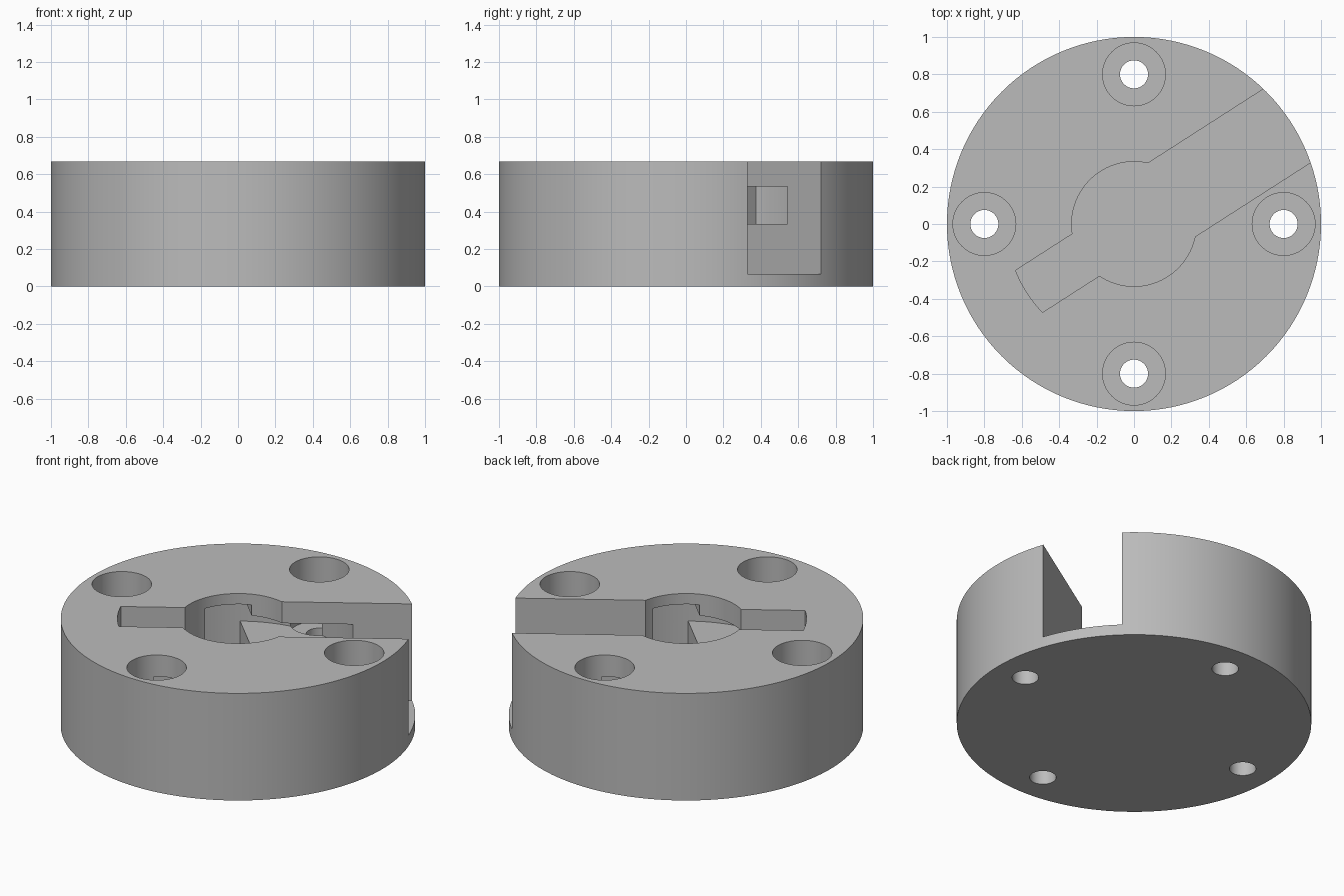
import bpy, bmesh
from math import sin, cos, asin, pi, radians

cube = bpy.data.objects.get("Cube")
if cube:
    bpy.data.objects.remove(cube, do_unlink=True)

U = 1 / 15                        # design unit
HEIGHT, FLOOR = 10 * U, U
LEDGE, CEILING, LOCK_TOP = 5 * U, 8 * U, 9 * U
CORE_R, KEY_R, KEY_HALF, SLOT_HALF = 5 * U, 0.68, 2 * U, 3.5 * U
ENTRY, LOCK = radians(32.7), radians(135.3)
OVER = HEIGHT + 0.1

grey = bpy.data.materials.new("plain_grey")
grey.use_nodes = True
colour = (0.5, 0.5, 0.5, 1)
grey.diffuse_color = colour
grey.node_tree.nodes["Principled BSDF"].inputs["Base Color"].default_value = colour


def arc(r, a, b, n):
    return [(r * cos(a + (b - a) * i / n), r * sin(a + (b - a) * i / n)) for i in range(n + 1)]


def circle(r, n, x=0, y=0):
    return [(x + px, y + py) for px, py in arc(r, 0, 2 * pi, n)[:-1]]


def turn(points, a):
    return [(x * cos(a) - y * sin(a), x * sin(a) + y * cos(a)) for x, y in points]


def prism(name, outline, z0, z1):
    bm = bmesh.new()
    base = bm.faces.new([bm.verts.new((x, y, z0)) for x, y in outline])
    top = bmesh.ops.extrude_face_region(bm, geom=[base])["geom"]
    bmesh.ops.translate(bm, vec=(0, 0, z1 - z0),
                        verts=[v for v in top if isinstance(v, bmesh.types.BMVert)])
    bmesh.ops.recalc_face_normals(bm, faces=bm.faces)
    mesh = bpy.data.meshes.new(name)
    bm.to_mesh(mesh)
    bm.free()
    mesh.materials.append(grey)
    obj = bpy.data.objects.new(name, mesh)
    bpy.context.collection.objects.link(obj)
    return obj


body = prism("socket_body", circle(1, 128), 0, HEIGHT)
bpy.context.view_layer.objects.active = body


def cut(name, outline, z0, z1):
    cutter = prism(name, outline, z0, z1)
    cutter.hide_render = True
    mod = body.modifiers.new(name, 'BOOLEAN')
    mod.operation, mod.solver, mod.object = 'DIFFERENCE', 'EXACT', cutter
    bpy.ops.object.modifier_apply(modifier=name)
    bpy.data.objects.remove(cutter, do_unlink=True)


# Arm outline: straight sides with a rounded outer end
half_angle = asin(KEY_HALF / KEY_R)
arm = [(0, -KEY_HALF)] + arc(KEY_R, -half_angle, half_angle, 8) + [(0, KEY_HALF)]

# Central well, wide open channel and narrow entry slot
cut("centre_well", circle(CORE_R, 80), FLOOR, OVER)
channel = [(0, -SLOT_HALF), (1.2, -SLOT_HALF), (1.2, SLOT_HALF), (0, SLOT_HALF)]
cut("wide_channel", turn(channel, ENTRY), FLOOR, OVER)
cut("entry_slot", turn(arm, ENTRY + pi), FLOOR, OVER)

# Hidden turning tracks and locking pockets, opposite each other
for side in (0, pi):
    track = [(0, 0)] + arc(KEY_R, ENTRY + side, LOCK + side, 40)
    cut("turning_track", track, LEDGE, CEILING)
    cut("locking_pocket", turn(arm, LOCK + side), FLOOR, LOCK_TOP)

# Four counterbored screw holes
for i in range(4):
    x, y = 0.8 * cos(i * pi / 2), 0.8 * sin(i * pi / 2)
    cut("counterbore", circle(0.168, 48, x, y), 4 * U, OVER)
    cut("screw_hole", circle(0.075, 32, x, y), -0.1, OVER)

bpy.ops.object.select_all(action='DESELECT')
body.select_set(True)
bpy.ops.object.shade_smooth_by_angle(angle=radians(25))
